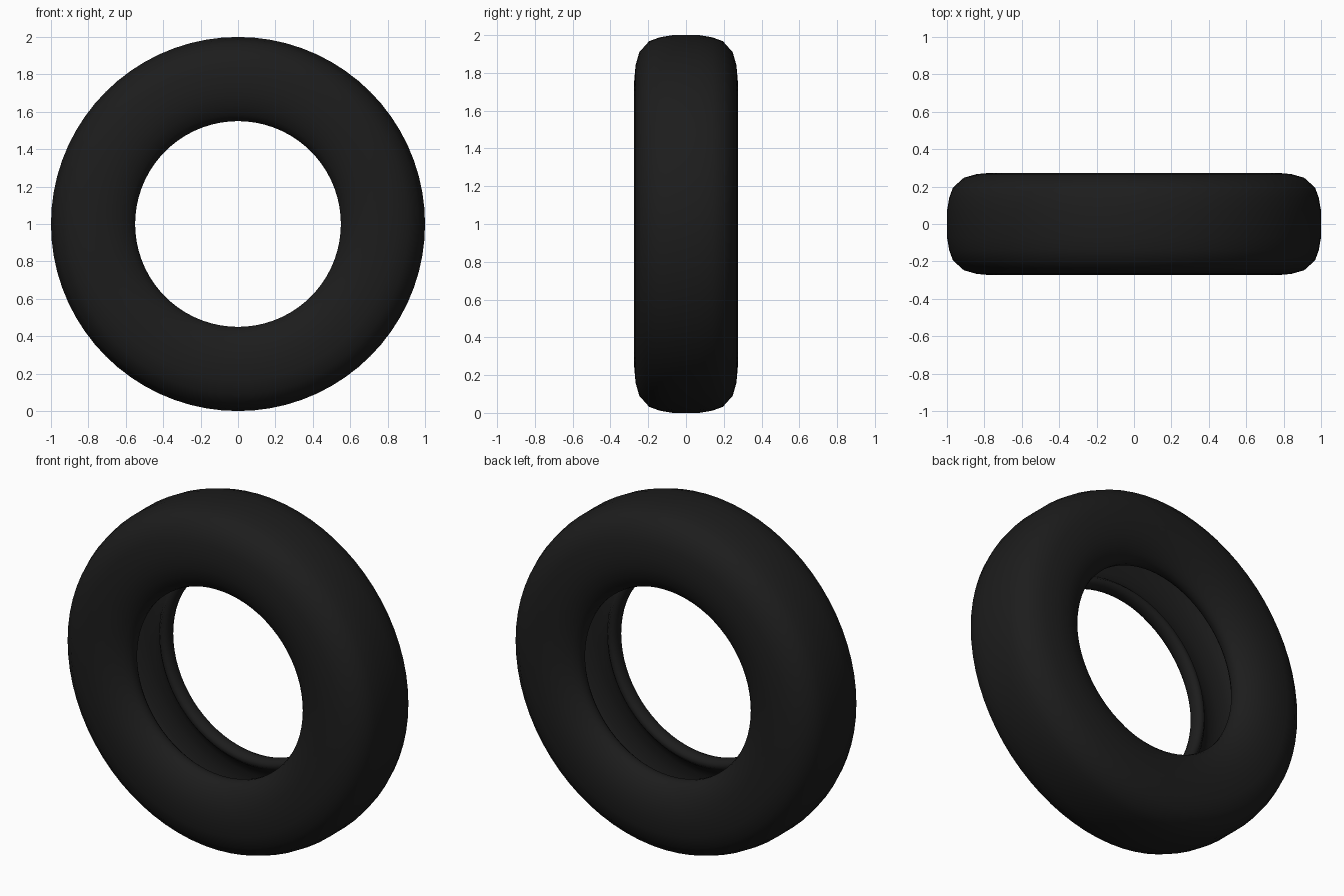
import bpy
import bmesh
import math
from mathutils import Vector

if "Cube" in bpy.data.objects:
    bpy.data.objects.remove(bpy.data.objects["Cube"], do_unlink=True)

# Rubber material
rubber = bpy.data.materials.new("black_rubber")
rubber.use_nodes = True
colour = (0.012, 0.012, 0.012, 1)
rubber.diffuse_color = colour
bsdf = rubber.node_tree.nodes["Principled BSDF"]
bsdf.inputs["Base Color"].default_value = colour
bsdf.inputs["Roughness"].default_value = 0.8

# Half cross-section as (radius, offset along the axle)
outside = [(1.0, 0.07), (0.988, 0.14), (0.968, 0.195), (0.91, 0.247), (0.84, 0.267),
           (0.76, 0.274), (0.69, 0.27), (0.63, 0.252), (0.585, 0.226)]
bead = [(0.56, 0.2), (0.55, 0.175), (0.553, 0.145), (0.567, 0.126), (0.59, 0.122)]
hollow = [(0.612, 0.145), (0.645, 0.19), (0.7, 0.216), (0.77, 0.222), (0.84, 0.214),
          (0.89, 0.195), (0.93, 0.15), (0.945, 0.07)]
half = outside + bead + hollow
section = half + [(r, -y) for r, y in reversed(half)]

# Revolve the closed section around the axle
bm = bmesh.new()
verts = [bm.verts.new((r, y, 0)) for r, y in section]
edges = [bm.edges.new((v, verts[i - 1])) for i, v in enumerate(verts)]
bmesh.ops.spin(bm, geom=verts + edges, cent=Vector(), axis=Vector((0, 1, 0)),
               angle=math.tau, steps=72, use_merge=True)
bmesh.ops.remove_doubles(bm, verts=bm.verts[:], dist=0.0005)
bmesh.ops.recalc_face_normals(bm, faces=bm.faces[:])

mesh = bpy.data.meshes.new("tire")
bm.to_mesh(mesh)
bm.free()
mesh.materials.append(rubber)
tire = bpy.data.objects.new("tire", mesh)
tire.location.z = 1
bpy.context.collection.objects.link(tire)

# Smooth shading, keeping any sharp crease at the bead
bpy.context.view_layer.objects.active = tire
tire.select_set(True)
bpy.ops.object.shade_smooth_by_angle(angle=math.radians(60))
